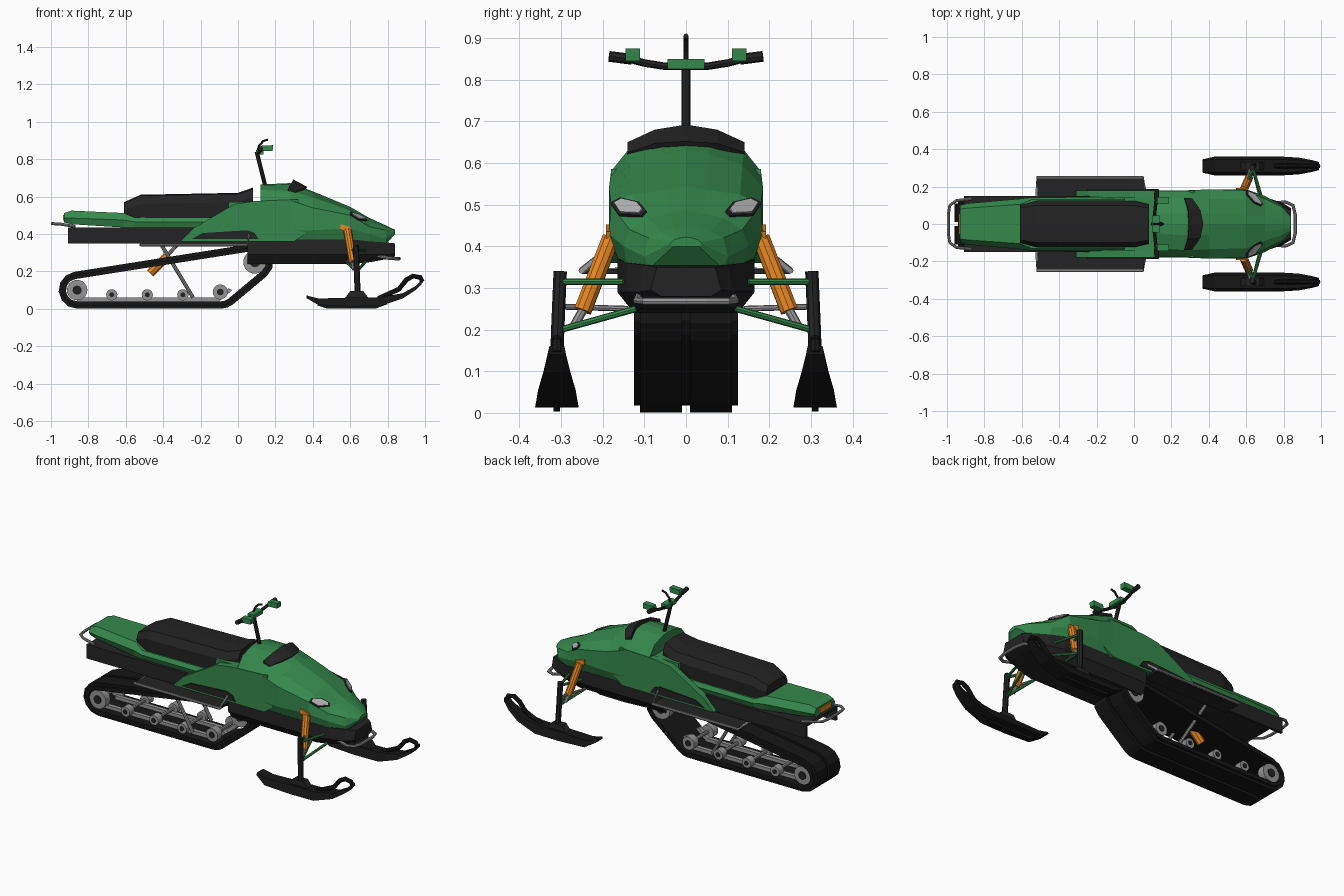
import bpy, bmesh, math
from mathutils import Vector


def material(name, c):
    m = bpy.data.materials.new(name)
    m.diffuse_color = (*c, 1)
    return m


GREEN = material("green paint", (0.036, 0.25, 0.072))
BLACK = material("black plastic", (0.017, 0.017, 0.018))
RUBBER = material("dark rubber", (0.008, 0.008, 0.008))
GREY = material("grey metal", (0.30, 0.30, 0.31))
ORANGE = material("orange", (0.80, 0.24, 0.017))
LENS = material("pale lens", (0.45, 0.45, 0.47))


def loft(name, sections, mat, mirror=False, closed=False):
    """Skin equal-length rings of points; everything is built from this."""
    bm = bmesh.new()
    rings = [[bm.verts.new(p) for p in s] for s in sections]
    n = len(rings[0])
    pairs = list(zip(rings, rings[1:])) + ([(rings[-1], rings[0])] if closed else [])
    for a, b in pairs:
        for i in range(n):
            j = (i + 1) % n
            bm.faces.new((a[i], a[j], b[j], b[i]))
    if not closed:
        bm.faces.new(rings[0])
        bm.faces.new(rings[-1])
    bmesh.ops.recalc_face_normals(bm, faces=bm.faces)
    me = bpy.data.meshes.new(name)
    bm.to_mesh(me)
    bm.free()
    me.materials.append(mat)
    ob = bpy.data.objects.new(name, me)
    bpy.context.collection.objects.link(ob)
    if mirror:
        md = ob.modifiers.new("Mirror", 'MIRROR')
        md.use_axis = (False, True, False)
        md.use_mirror_merge = False
    return ob


def prism(name, pts, y0, y1, mat, mirror=False):
    return loft(name, [[(x, y, z) for x, z in pts] for y in (y0, y1)], mat, mirror)


def box(name, x, y, z, mat, mirror=False):
    return prism(name, [(x[0], z[0]), (x[1], z[0]), (x[1], z[1]), (x[0], z[1])], *y, mat, mirror)


def tube(name, pts, r, mat, mirror=False, n=8):
    pts = [Vector(p) for p in pts]
    secs = []
    for i, p in enumerate(pts):
        t = (pts[min(i + 1, len(pts) - 1)] - pts[max(i - 1, 0)]).normalized()
        ref = Vector((0, 1, 0)) if abs(t.y) < 0.7 else Vector((0, 0, 1))
        if len(pts) > 3 and abs(pts[0].y + pts[-1].y) < 1e-6 and pts[0].y > 0.05:
            ref = Vector((0, 0, 1))          # symmetric hoops lie flat
        u = t.cross(ref).normalized()
        v = t.cross(u)
        secs.append([p + r * (u * math.cos(a) + v * math.sin(a))
                     for a in (2 * math.pi * k / n for k in range(n))])
    return loft(name, secs, mat, mirror)


def hoop(pts):
    return pts + [(x, -y, z) for x, y, z in reversed(pts) if y > 0]


def body(name, sections, mat):
    """Loft along x from half profiles (x, [(y, z)...])."""
    return loft(name, [hoop([(x, y, z) for y, z in half]) for x, half in sections], mat)


# Track: belt around three wheel circles, with two outer tread bands
def track_path(r):
    out = []
    for cx, cz, a0, a1 in ((-.86, .1, 99, 270), (-.09, .1, 270, 310), (.09, .25, 310, 459)):
        k = max(2, round((a1 - a0) / 28))
        for i in range(k + 1):
            a = math.radians(a0 + (a1 - a0) * i / k)
            out.append((cx + r * math.cos(a), cz + r * math.sin(a)))
    return out


def belt(name, r0, r1, y0, y1, mirror=False):
    loft(name, [[(a[0], y0, a[1]), (a[0], y1, a[1]), (b[0], y1, b[1]), (b[0], y0, b[1])]
                for a, b in zip(track_path(r0), track_path(r1))], RUBBER, mirror, closed=True)


belt("track_belt", .06, .082, -.125, .125)
belt("track_tread", .08, .099, .01, .11, True)

# Track wheels, hubs and axles
for x, z, r in ((-.86, .1, .055), (-.675, .075, .03), (-.485, .075, .03), (-.295, .075, .03),
                (-.095, .09, .04), (.09, .25, .062)):
    tube("track_wheel", [(x, .07, z), (x, .115, z)], r, GREY, True, 18)
    tube("wheel_hub", [(x, .11, z), (x, .12, z)], r * .45, BLACK, True, 12)
    tube("wheel_axle", [(x, -.08, z), (x, .08, z)], .01, GREY)
prism("slide_rail", [(-.86, .04), (-.1, .04), (-.03, .1), (-.05, .11), (-.11, .06), (-.86, .06)],
      .05, .075, GREY, True)

# Rear suspension struts and shock
tube("rear_strut", [(-.42, .09, .36), (-.24, .09, .06)], .01, GREY, True)
tube("rear_shock", [(-.47, 0, .19), (-.38, 0, .28)], .024, ORANGE)
tube("rear_shock_rod", [(-.4, 0, .26), (-.31, 0, .36)], .01, GREY)

# Tunnel channel over the track
tunnel = [(.15, .35), (.15, .435), (-.15, .435), (-.15, .35), (-.135, .35), (-.135, .42),
          (.135, .42), (.135, .35)]
loft("tunnel", [[(x, y, z) for y, z in tunnel] for x in (-.91, .1)], BLACK)

# Belly pan and nose
body("belly_pan", [(.05, [(.125, .24), (.165, .29), (.165, .37)]),
                   (.62, [(.125, .24), (.165, .29), (.165, .37)]),
                   (.71, [(.11, .25), (.14, .29), (.14, .36)]),
                   (.79, [(.09, .265), (.115, .29), (.10, .355)]),
                   (.84, [(.06, .28), (.085, .295), (.07, .35)])], BLACK)

# Hood
body("hood", [(.12, [(.15, .36), (.178, .42), (.178, .575), (.13, .635), (.05, .66), (0, .665)]),
              (.28, [(.16, .36), (.18, .42), (.18, .58), (.14, .63), (.06, .665), (0, .672)]),
              (.40, [(.16, .36), (.185, .42), (.185, .54), (.135, .595), (.055, .62), (0, .628)]),
              (.60, [(.16, .36), (.185, .43), (.18, .50), (.13, .525), (.05, .535), (0, .545)]),
              (.70, [(.14, .35), (.15, .40), (.135, .44), (.09, .468), (.04, .48), (0, .487)]),
              (.79, [(.09, .345), (.10, .375), (.09, .42), (.06, .435), (.03, .443), (0, .446)]),
              (.84, [(.03, .40), (.04, .405), (.035, .41), (.03, .415), (.015, .42), (0, .422)])],
     GREEN)

# Windshield band
loft("windshield", [[(xb, y, zb), (xf, y, zf), (xf - .02, y, zf - .03), (xb - .005, y, zb - .04)]
                    for y, xb, zb, xf, zf in ((-.14, .27, .65, .31, .625), (-.075, .29, .68, .355, .647),
                                              (0, .295, .692, .37, .652), (.075, .29, .68, .355, .647),
                                              (.14, .27, .65, .31, .625))], BLACK)

# Headlights laid on the slanted hood facet
A, B = Vector((.60, .18, .50)), Vector((.60, .13, .525))
C, D = Vector((.70, .135, .44)), Vector((.70, .09, .468))
nrm = Vector((.5, .35, .75)).normalized()
for name, k, h, mat in (("headlight_frame", 1.25, .006, BLACK), ("headlight_lens", 1, .010, LENS)):
    poly = []
    for u, v in ((.08, .12), (.08, .5), (.42, .95), (.72, .98), (.78, .75), (.45, .1)):
        u, v = .43 + (u - .43) * k, .55 + (v - .55) * k
        poly.append(A.lerp(C, u).lerp(B.lerp(D, u), v))
    loft(name, [[p - nrm * .01 for p in poly], [p + nrm * h for p in poly]], mat, True)

# Side panels with dark vents, and the console joining them
prism("side_panel", [(-.31, .36), (-.24, .43), (-.02, .56), (.08, .575), (.32, .585), (.36, .40), (.3, .36)],
      .14, .18, GREEN, True)
prism("side_vent", [(-.25, .372), (-.19, .405), (.05, .42), (.09, .405), (.11, .372)],
      .175, .186, BLACK, True)
box("console", (-.05, .15), (-.142, .142), (.43, .572), GREEN)

# Seat, tail and tail light
body("seat", [(-.61, [(.09, .48), (.10, .53), (.085, .565), (0, .57)]),
              (-.52, [(.12, .48), (.125, .56), (.10, .605), (0, .61)]),
              (0, [(.12, .48), (.125, .57), (.10, .615), (0, .62)]),
              (.08, [(.10, .48), (.105, .6), (.085, .64), (0, .648)])], BLACK)
body("tail", [(-.93, [(.085, .462), (.10, .485), (.08, .512)]),
              (-.89, [(.09, .452), (.11, .485), (.085, .525)]),
              (-.61, [(.125, .435), (.135, .475), (.105, .512)]),
              (-.55, [(.13, .43), (.142, .465), (.13, .487)]),
              (.0, [(.13, .43), (.145, .465), (.13, .49)])], GREEN)
box("tail_light", (-.936, -.9), (-.055, .055), (.472, .502), ORANGE)

# Bumpers
tube("rear_bumper", hoop([(-.87, .135, .44), (-.95, .125, .453), (-.985, .10, .455), (-.993, .05, .455)]),
     .008, GREY)
tube("front_bumper", hoop([(.74, .11, .285), (.81, .118, .27), (.85, .10, .268), (.862, .05, .268)]),
     .009, GREY)

# Running boards with grey edge tubes
box("running_board", (-.52, .05), (.14, .25), (.333, .345), BLACK, True)
tube("board_rail", [(-.52, .15, .342), (-.52, .25, .342), (.05, .25, .342), (.06, .17, .405)],
     .008, GREY, True)

# Handlebar
tube("steering_column", [(.15, 0, .64), (.1, 0, .84)], .011, BLACK)
tube("handlebar", hoop([(.12, .15, .853), (.115, .10, .84), (.11, .05, .832)]), .009, BLACK)
tube("grip", [(.12, .13, .849), (.122, .185, .856)], .013, BLACK, True)
box("bar_pad", (.095, .135), (-.045, .045), (.826, .85), GREEN)
prism("hand_guard", [(.115, .842), (.185, .845), (.188, .875), (.125, .872)], .11, .145, GREEN, True)
tube("grab_strap", [(.1, 0, .83), (.112, 0, .87), (.135, 0, .897), (.16, 0, .905)], .006, BLACK)

# Skis with keel, front loop, saddle and spindle
SY = .31
loft("ski", [[(x, SY - b, z), (x, SY + b, z), (x, SY + t, z + h), (x, SY - t, z + h)]
             for x, z, b, t, h in ((.365, .058, .035, .03, .014), (.43, .02, .05, .035, .035),
                                   (.60, .013, .052, .035, .047), (.76, .015, .052, .035, .047),
                                   (.88, .055, .045, .032, .028), (.95, .1, .032, .024, .022),
                                   (.988, .14, .022, .018, .02))], RUBBER, True)
prism("ski_keel", [(.42, .02), (.47, .003), (.74, .003), (.8, .025)], SY - .008, SY + .008, RUBBER, True)
tube("ski_loop", [(.75, SY, .055), (.86, SY, .105), (.9, SY, .155), (.935, SY, .175), (.975, SY, .168),
                  (.985, SY, .145)], .013, RUBBER, True)
prism("ski_saddle", [(.57, .055), (.70, .055), (.67, .095), (.60, .095)], SY - .022, SY + .022, BLACK, True)
tube("ski_spindle", [(.64, .312, .08), (.635, .308, .2), (.63, .302, .34)], .016, BLACK, True)

# Front suspension: green arms, tie rod, orange shock and mount
for x in (.58, .68):
    tube("upper_arm", [(.635, .30, .315), (x, .15, .315)], .008, GREEN, True)
    tube("lower_arm", [(.635, .30, .20), (x, .12, .25)], .008, GREEN, True)
tube("tie_rod", [(.62, .30, .255), (.58, .14, .25)], .007, GREY, True)
tube("front_shock", [(.585, .18, .42), (.615, .248, .245)], .022, ORANGE, True, 10)
tube("front_shock_rod", [(.61, .24, .26), (.62, .268, .21)], .011, GREY, True)
prism("shock_mount", [(.545, .425), (.6, .405), (.61, .435), (.55, .452)], .16, .192, ORANGE, True)
